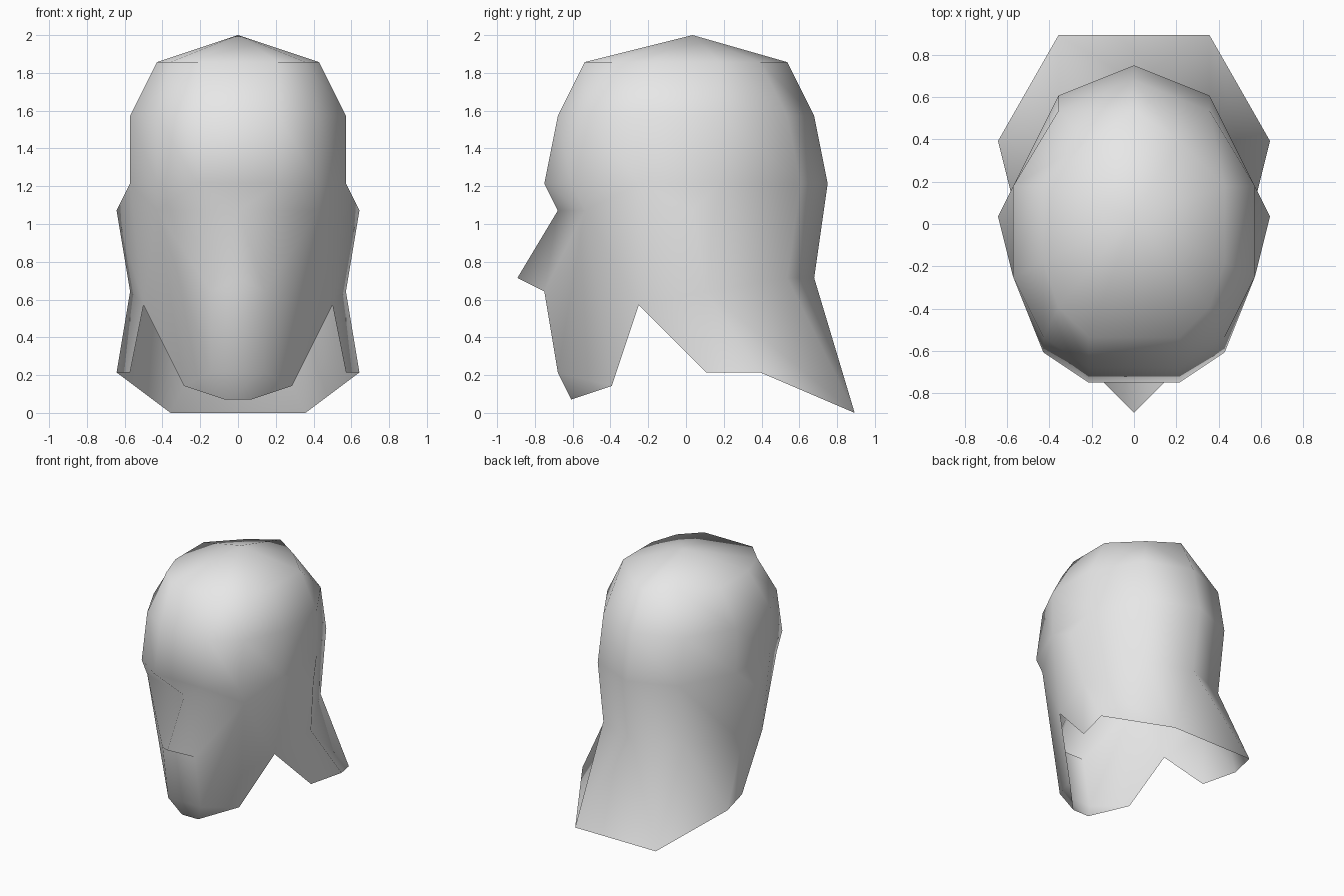
import bpy
import bmesh

default_cube = bpy.data.objects.get("Cube")
if default_cube:
    bpy.data.objects.remove(default_cube, do_unlink=True)

UNIT = 1 / 28  # the head is laid out on a coarse modelling grid

# Cranium: half outlines from forehead round to the back, one per level
COLUMNS = ["brow", "temple", "side_front", "side_back", "nape_side", "nape"]
LEVELS = {
    "crown": (52, [(6, -15), (10, -11), (12, -5), (12, 5), (6, 11), (0, 15)]),
    "skull": (44, [(6, -19), (12, -15), (16, -7), (16, 5), (10, 15), (0, 19)]),
    "rim": (34, [(6, -21), (12, -17), (16, -7), (16, 5), (10, 17), (0, 21)]),
}

# Face, ear and neck landmarks on the left half
points = {
    "apex": (0, 1, 56),
    "bridge": (0, -19, 30),
    "eye_corner": (12, -15, 30),
    "nose_tip": (0, -25, 20),
    "nostril": (4, -21, 18),
    "chin_front": (4, -19, 6),
    "chin_base": (2, -17, 2),
    "jaw": (8, -11, 4),
    "jaw_notch": (14, -7, 16),
    "ear": (18, 1, 30),
    "ear_lobe": (16, 3, 18),
    "neck_front": (16, 3, 6),
    "neck_side": (18, 11, 6),
    "neck_back": (10, 25, 0),
    "neck_top_side": (10, 15, 20),
    "neck_top": (0, 19, 20),
}
for level, (height, outline) in LEVELS.items():
    for column, (x, y) in zip(COLUMNS, outline):
        points[level + "_" + column] = (x, y, height)

# Faces repeated on both halves
half_faces = [
    # brow, nose and cheek
    "rim_brow rim_temple eye_corner",
    "rim_brow eye_corner bridge",
    "bridge eye_corner nostril",
    "bridge nostril nose_tip",
    "eye_corner chin_front nostril",
    "eye_corner jaw chin_front",
    "eye_corner jaw_notch jaw",
    "chin_front jaw chin_base",
    # side of the head and ear
    "rim_temple rim_side_front eye_corner",
    "eye_corner rim_side_front jaw_notch",
    "rim_side_front ear jaw_notch",
    "rim_side_front rim_side_back ear",
    "ear rim_side_back ear_lobe",
    "ear ear_lobe jaw_notch",
    # flared neck
    "jaw_notch ear_lobe neck_front",
    "ear_lobe neck_side neck_front",
    "rim_side_back rim_nape_side neck_top_side ear_lobe",
    "ear_lobe neck_top_side neck_back neck_side",
    "rim_nape_side rim_nape neck_top neck_top_side",
    "neck_top neck_back neck_top_side",
]
for first, second in zip(COLUMNS, COLUMNS[1:]):
    half_faces.append(f"apex crown_{first} crown_{second}")
    for upper, lower in (("crown", "skull"), ("skull", "rim")):
        half_faces.append(f"{upper}_{first} {lower}_{first} "
                          f"{lower}_{second} {upper}_{second}")

# Faces crossing the middle; a minus sign means the mirrored point
middle_faces = [
    "apex crown_brow -crown_brow",
    "crown_brow skull_brow -skull_brow -crown_brow",
    "skull_brow rim_brow -rim_brow -skull_brow",
    "rim_brow bridge -rim_brow",
    "nose_tip nostril -nostril",
    "nostril chin_front -chin_front -nostril",
    "chin_front chin_base -chin_base -chin_front",
    "neck_top neck_back -neck_back",
]

bm = bmesh.new()
verts = {}
for name, (x, y, z) in points.items():
    verts[name] = bm.verts.new((x * UNIT, y * UNIT, z * UNIT))
    verts["-" + name] = (bm.verts.new((-x * UNIT, y * UNIT, z * UNIT))
                         if x else verts[name])

for face in half_faces:
    names = face.split()
    bm.faces.new([verts[n] for n in names])
    bm.faces.new([verts["-" + n] for n in reversed(names)])
for face in middle_faces:
    bm.faces.new([verts[n] for n in face.split()])

# Consistent outward normals over the open shell
bmesh.ops.recalc_face_normals(bm, faces=bm.faces)
bm.faces.ensure_lookup_table()
top_face = max(bm.faces, key=lambda f: f.calc_center_median().z)
if top_face.normal.z < 0:
    bmesh.ops.reverse_faces(bm, faces=bm.faces)
for face in bm.faces:
    face.smooth = True

mesh = bpy.data.meshes.new("head")
bm.to_mesh(mesh)
bm.free()
head = bpy.data.objects.new("head", mesh)
bpy.context.collection.objects.link(head)

# Single pale grey colour
grey = bpy.data.materials.new("pale grey")
grey.use_nodes = True
colour = (0.8, 0.8, 0.8, 1)
grey.diffuse_color = colour
grey.node_tree.nodes["Principled BSDF"].inputs["Base Color"].default_value = colour
mesh.materials.append(grey)
